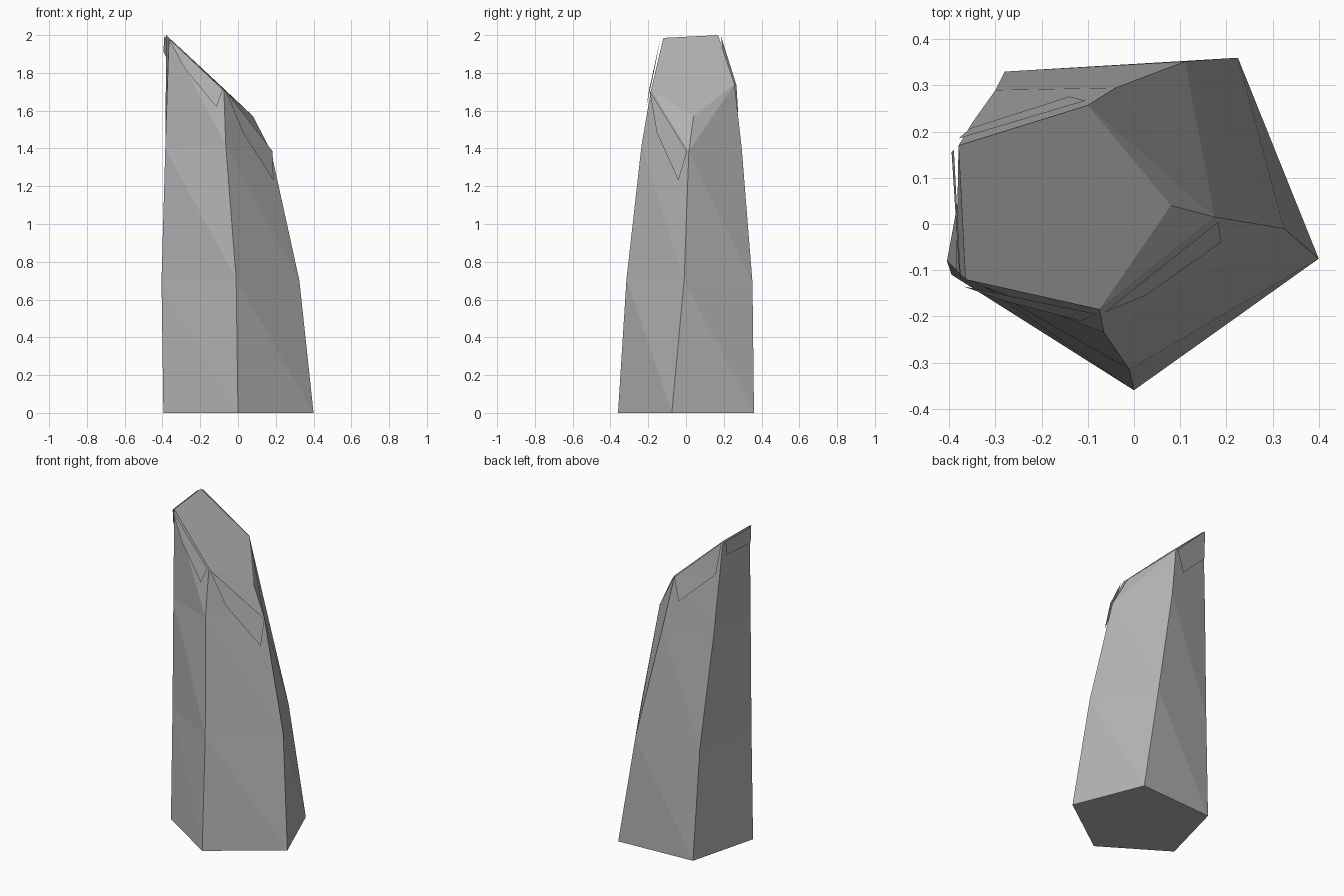
import bpy
import bmesh

if "Cube" in bpy.data.objects:
    bpy.data.objects.remove(bpy.data.objects["Cube"])

stone = bpy.data.materials.new("warm_grey_stone")
stone.diffuse_color = (0.45, 0.45, 0.45, 1.0)
stone.use_nodes = True
stone.node_tree.nodes["Principled BSDF"].inputs["Base Color"].default_value = stone.diffuse_color


def make_object(name, verts, faces, recalc=True):
    """Flat-shaded mesh object from points and faces."""
    bm = bmesh.new()
    vs = [bm.verts.new(v) for v in verts]
    for f in faces:
        bm.faces.new([vs[i] for i in f])
    if recalc:
        bmesh.ops.recalc_face_normals(bm, faces=bm.faces[:])
    mesh = bpy.data.meshes.new(name)
    bm.to_mesh(mesh)
    bm.free()
    mesh.materials.append(stone)
    obj = bpy.data.objects.new(name, mesh)
    bpy.context.collection.objects.link(obj)
    return obj


# Five corner ridges of the pillar, each listed from the ground to the slanted top
ridges = [
    [(0.00, -0.36, 0), (-0.01, -0.315, 0.71), (-0.065, -0.235, 1.42), (-0.075, -0.185, 1.71)],
    [(0.40, -0.075, 0), (0.325, -0.01, 0.70), (0.175, 0.015, 1.385), (0.08, 0.04, 1.57)],
    [(0.225, 0.36, 0), (0.11, 0.352, 0.69), (-0.04, 0.295, 1.40), (-0.10, 0.257, 1.74)],
    [(-0.28, 0.33, 0), (-0.30, 0.29, 0.70), (-0.35, 0.22, 1.42), (-0.38, 0.17, 2.00)],
    [(-0.395, -0.11, 0), (-0.405, -0.08, 0.70), (-0.385, -0.10, 1.40), (-0.365, -0.12, 1.985)],
]
SIDES, LEVELS = len(ridges), len(ridges[0])
points = [p for ridge in ridges for p in ridge]


def idx(side, level):
    return (side % SIDES) * LEVELS + level


# Ground face and slanted top, then two triangles for each side panel
faces = [[idx(s, 0) for s in reversed(range(SIDES))],
         [idx(s, LEVELS - 1) for s in range(SIDES)]]
for s in range(SIDES):
    for k in range(LEVELS - 1):
        a, b = idx(s, k), idx(s + 1, k)
        c, d = idx(s + 1, k + 1), idx(s, k + 1)
        if s == 1 and k == LEVELS - 2:      # chipped corner folds the other way
            faces += [(a, b, c), (a, c, d)]
        else:
            faces += [(a, b, d), (b, c, d)]
make_object("rock_pillar", points, faces)

# Thin loose flakes lying just off the faces below the top rim
flakes = {
    "front_left_flake": [(-0.37, -0.135, 1.985), (-0.28, -0.167, 1.82),
                         (-0.115, -0.21, 1.62), (-0.08, -0.195, 1.71)],
    "front_right_flake": [(-0.065, -0.192, 1.705), (0.025, -0.155, 1.485),
                          (0.188, -0.04, 1.23), (0.183, 0.005, 1.385)],
    "back_flake": [(-0.105, 0.267, 1.735), (-0.14, 0.276, 1.59),
                   (-0.355, 0.207, 1.795), (-0.38, 0.185, 1.995)],
    "left_flake": [(-0.39, 0.16, 1.995), (-0.395, 0.155, 1.91),
                   (-0.378, -0.11, 1.88), (-0.375, -0.12, 1.98)],
}
for name, corners in flakes.items():
    make_object(name, corners, [(0, 1, 2), (0, 2, 3)], recalc=False)
